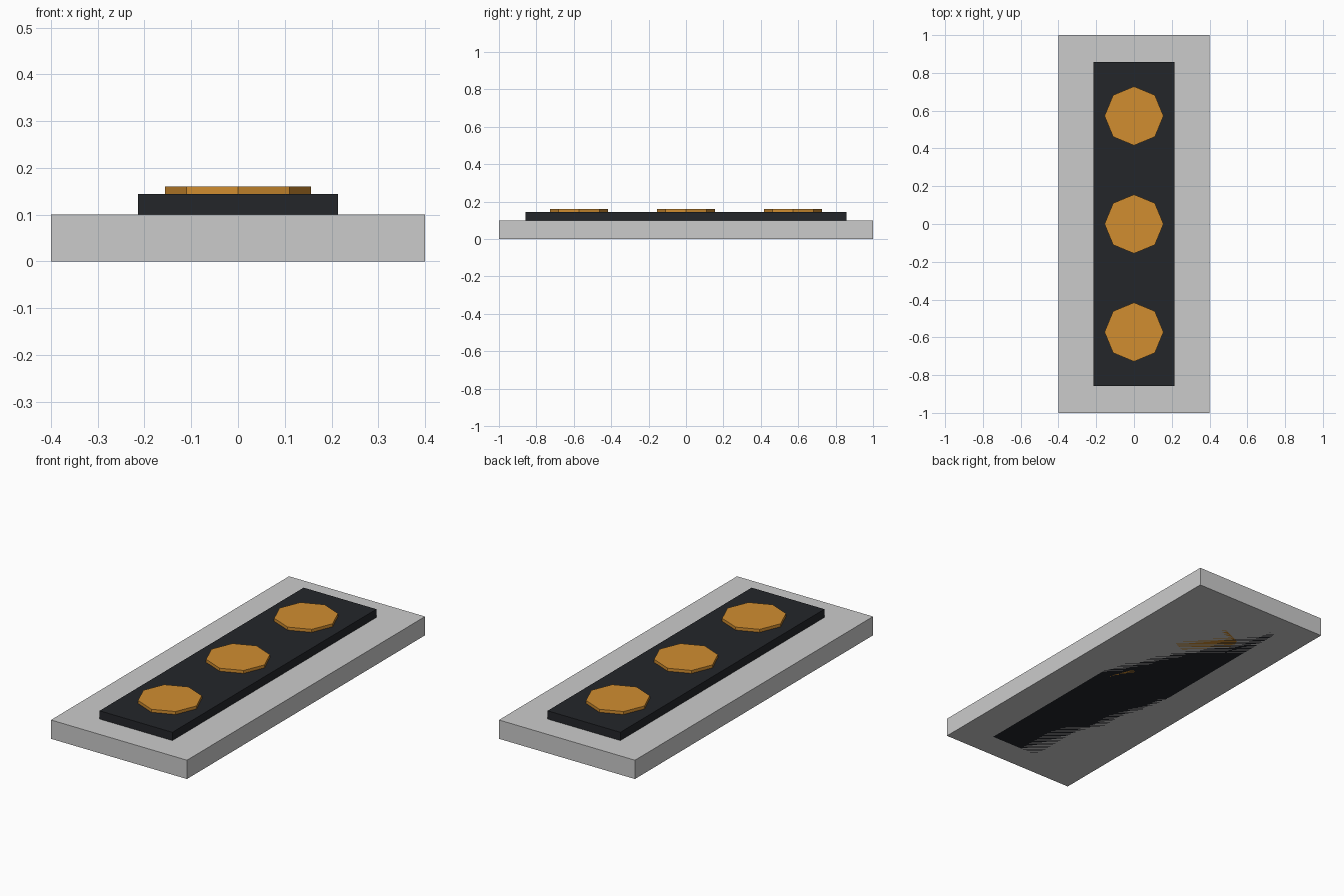
import bpy

if "Cube" in bpy.data.objects:
    bpy.data.objects.remove(bpy.data.objects["Cube"])


def material(name, color):
    mat = bpy.data.materials.new(name)
    mat.diffuse_color = color
    mat.use_nodes = True
    mat.node_tree.nodes["Principled BSDF"].inputs["Base Color"].default_value = mat.diffuse_color
    return mat


def finish(name, mat):
    obj = bpy.context.object
    obj.name = name
    bpy.ops.object.transform_apply(location=False, rotation=False, scale=True)
    if mat:
        obj.data.materials.append(mat)
    return obj


def slab(name, width, length, height, mat=None):
    bpy.ops.mesh.primitive_cube_add(size=1, location=(0, 0, height / 2))
    bpy.context.object.scale = (width, length, height)
    return finish(name, mat)


def lamp(name, y, height, mat):
    bpy.ops.mesh.primitive_cylinder_add(vertices=8, radius=0.156, depth=height,
                                        location=(0, y, height / 2))
    return finish(name, mat)


black = material("black", (0.017, 0.019, 0.023, 1))
amber = material("amber", (0.64, 0.27, 0.03, 1))

# Grey backing plate
slab("backing_plate", 0.8, 2.0, 0.1)

# Dark panel, set through the plate down to its underside
slab("dark_panel", 0.428, 1.714, 0.144, black)

# Three octagonal lamps in a row, also running through to the underside
for i, part in enumerate(("front_lamp", "middle_lamp", "back_lamp")):
    lamp(part, (i - 1) * 0.572, 0.16, amber)
